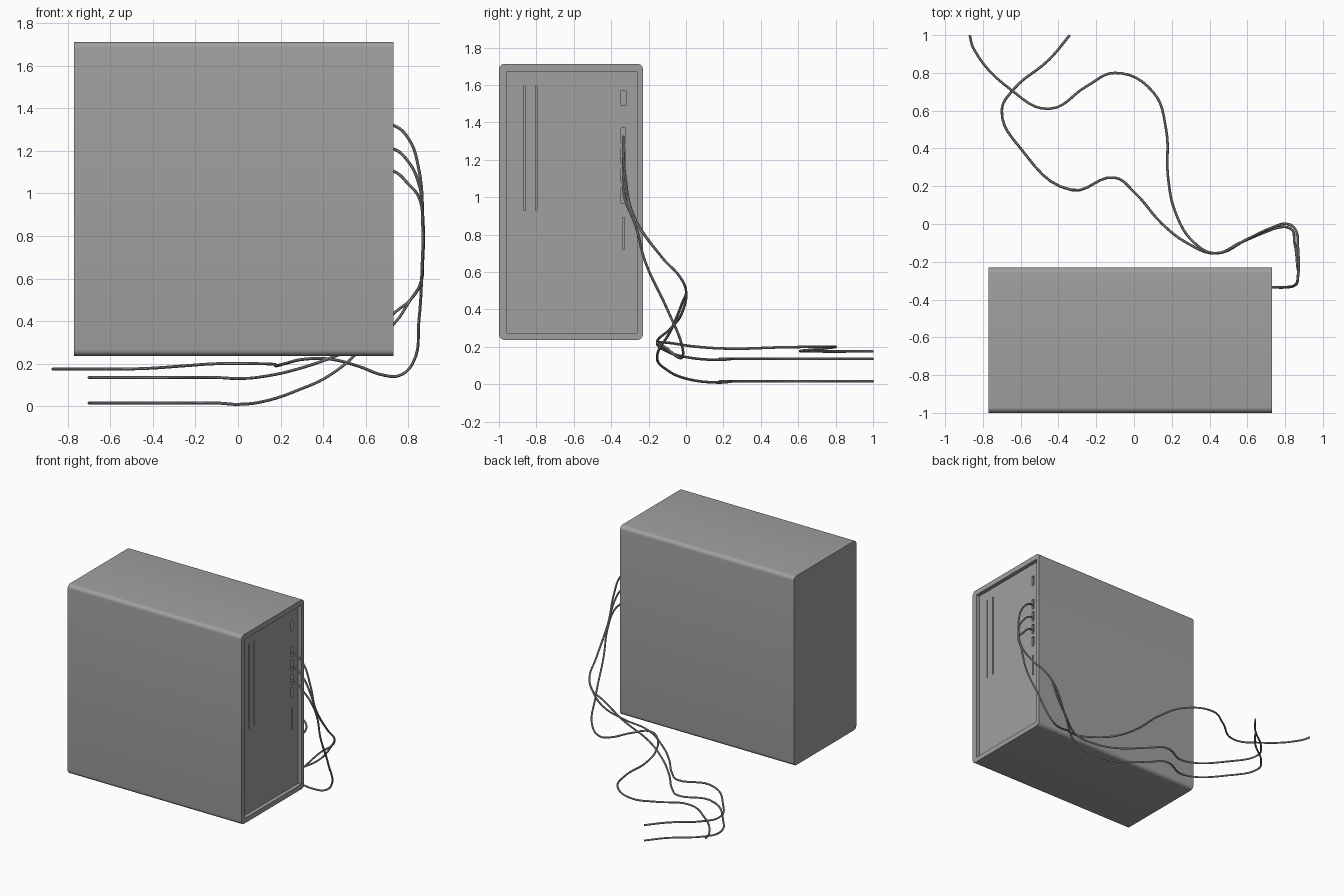
import bpy
import bmesh
from mathutils import Matrix, Vector

cube = bpy.data.objects.get("Cube")
if cube:
    bpy.data.objects.remove(cube, do_unlink=True)


def make_material(name, value):
    material = bpy.data.materials.new(name)
    material.use_nodes = True
    colour = (value, value, value, 1)
    material.diffuse_color = colour
    material.node_tree.nodes["Principled BSDF"].inputs["Base Color"].default_value = colour
    return material


grey = make_material("plain grey", 0.35)


def make_box(name, low, high, round_radius=0):
    """Box between two corners, optionally rounded along its x edges."""
    low, high = Vector(low), Vector(high)
    bm = bmesh.new()
    matrix = Matrix.Translation((low + high) / 2) @ Matrix.Diagonal((high - low).to_4d())
    bmesh.ops.create_cube(bm, size=1, matrix=matrix)
    if round_radius:
        long_edges = [e for e in bm.edges
                      if abs(e.verts[0].co.x - e.verts[1].co.x) > round_radius]
        bmesh.ops.bevel(bm, geom=long_edges, offset=round_radius, segments=6,
                        profile=0.5, affect='EDGES')
    mesh = bpy.data.meshes.new(name)
    bm.to_mesh(mesh)
    bm.free()
    mesh.materials.append(grey)
    obj = bpy.data.objects.new(name, mesh)
    bpy.context.collection.objects.link(obj)
    return obj


def activate(obj):
    bpy.ops.object.select_all(action='DESELECT')
    obj.select_set(True)
    bpy.context.view_layer.objects.active = obj


def cut(target, cutter):
    modifier = target.modifiers.new("cut", 'BOOLEAN')
    modifier.operation = 'DIFFERENCE'
    modifier.solver = 'EXACT'
    modifier.object = cutter
    activate(target)
    bpy.ops.object.modifier_apply(modifier=modifier.name)
    bpy.data.objects.remove(cutter, do_unlink=True)


# Case with a recessed connector panel on its end
case_end = 0.73
panel_x = case_end - 0.03
case = make_box("computer_case", (-0.77, -1, 0.237), (case_end, -0.23, 1.713), 0.03)
cut(case, make_box("panel_recess", (panel_x, -0.957, 0.275), (1, -0.262, 1.672)))


def cut_slot(y, width, bottom, top):
    cut(case, make_box("slot", (panel_x - 0.015, y - width / 2, bottom),
                       (panel_x + 0.01, y + width / 2, top)))


# Long vents, power socket, four ports and a narrow card slot
port_y = -0.335
for vent_y in (-0.865, -0.8):
    cut_slot(vent_y, 0.008, 0.93, 1.595)
cut_slot(port_y, 0.026, 1.49, 1.57)
for i in range(4):
    bottom = 1.29 - i * 0.107
    cut_slot(port_y, 0.024, bottom, bottom + 0.08)
cut_slot(port_y, 0.01, 0.72, 0.89)

activate(case)
bpy.ops.object.shade_smooth_by_angle()


def make_cable(name, plug_z, points):
    """Round cable leaving a port and running through the given points."""
    lead = [(panel_x - 0.01, port_y, plug_z), (case_end, port_y, plug_z),
            (0.8, port_y, plug_z - 0.06), (0.85, port_y + 0.01, plug_z * 0.6 + 0.32)]
    points = lead + points
    curve = bpy.data.curves.new(name, 'CURVE')
    curve.dimensions = '3D'
    curve.bevel_depth = 0.007
    curve.bevel_resolution = 2
    curve.resolution_u = 6
    curve.use_fill_caps = True
    spline = curve.splines.new('BEZIER')
    spline.bezier_points.add(len(points) - 1)
    for knot, point in zip(spline.bezier_points, points):
        knot.co = point
        knot.handle_left_type = knot.handle_right_type = 'AUTO'
    curve.materials.append(grey)
    obj = bpy.data.objects.new(name, curve)
    bpy.context.collection.objects.link(obj)
    activate(obj)
    bpy.ops.object.convert(target='MESH')
    bpy.ops.object.shade_smooth_by_angle()


# Two cables share one route and differ only in height
hanging = [(0.868, -0.28, 0.9), (0.868, -0.13, 0.68),
           (0.855, -0.03, 0.57), (0.81, 0, 0.5)]
route = [(0.73, -0.02), (0.6, -0.08), (0.43, -0.155), (0.28, -0.1), (0.15, 0), (0, 0.17),
         (-0.1, 0.245), (-0.33, 0.18), (-0.6, 0.4), (-0.7, 0.6), (-0.64, 0.71),
         (-0.45, 0.87), (-0.34, 1)]


def along_route(heights):
    heights = heights + heights[-1:] * (len(route) - len(heights))
    return hanging + [(x, y, z) for (x, y), z in zip(route, heights)]


make_cable("upper_cable", 1.32, along_route([0.435, 0.29, 0.145, 0.075, 0.03, 0.009, 0.015]))
make_cable("middle_cable", 1.21, along_route([0.385, 0.3, 0.225, 0.175, 0.145, 0.13, 0.135]))

# Third cable drops lower, then loops wider behind the case
make_cable("lower_cable", 1.105, [
    (0.868, -0.27, 0.85), (0.865, -0.22, 0.66), (0.85, -0.1, 0.4), (0.82, -0.02, 0.2),
    (0.76, -0.02, 0.145), (0.69, -0.045, 0.145), (0.56, -0.1, 0.19), (0.43, -0.155, 0.222),
    (0.32, -0.1, 0.222), (0.22, 0.06, 0.2), (0.18, 0.25, 0.19), (0.17, 0.5, 0.197),
    (0.1, 0.7, 0.2), (-0.1, 0.8, 0.2), (-0.25, 0.73, 0.19), (-0.45, 0.61, 0.177),
    (-0.65, 0.71, 0.175), (-0.85, 0.93, 0.175), (-0.87, 1, 0.175)])
